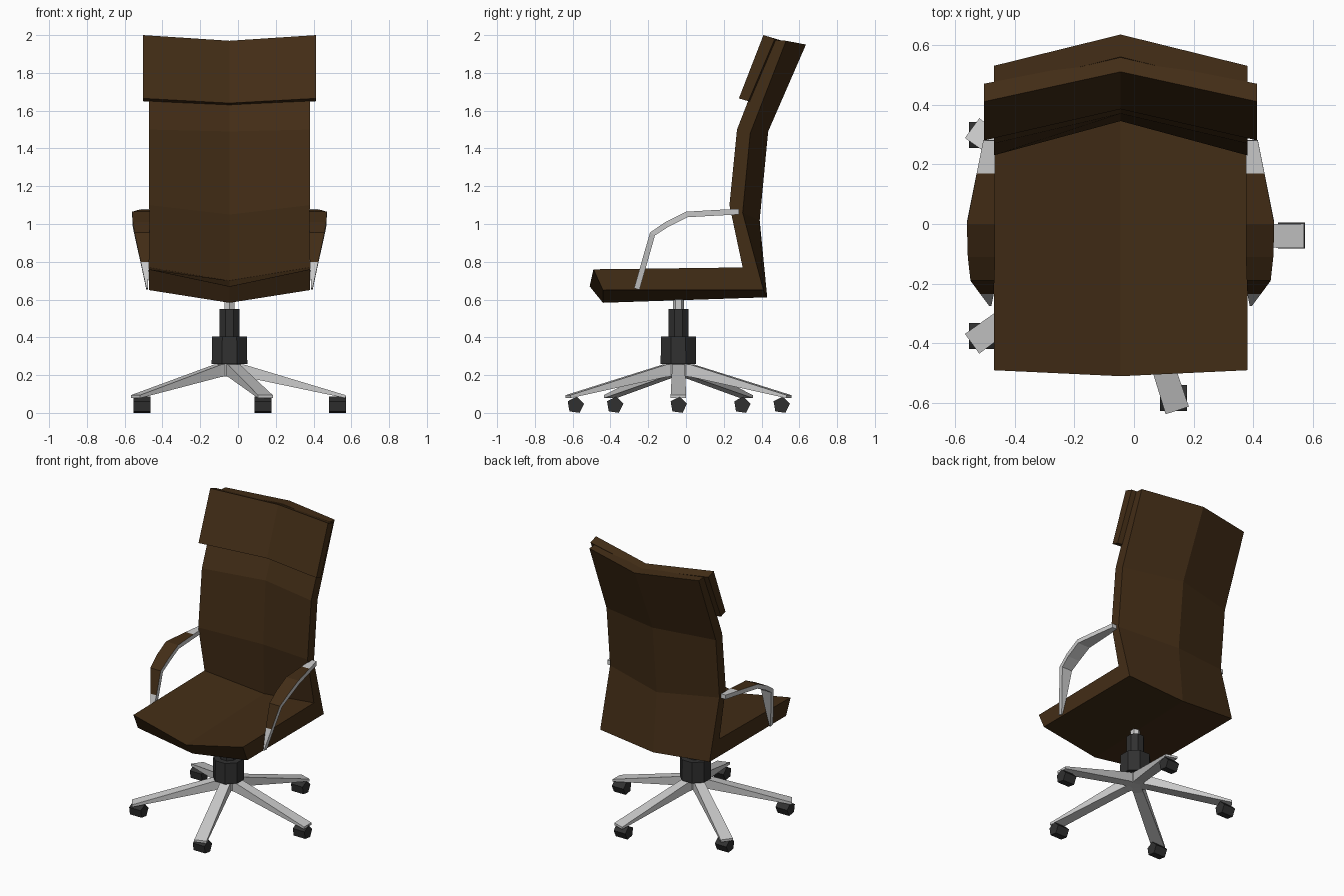
import bpy, bmesh, math
from mathutils import Vector

if "Cube" in bpy.data.objects:
    bpy.data.objects.remove(bpy.data.objects["Cube"])

CX, CY = -0.045, -0.04   # axis of the swivel base


def material(name, rgb):
    m = bpy.data.materials.new(name)
    m.diffuse_color = (*rgb, 1)
    m.use_nodes = True
    m.node_tree.nodes["Principled BSDF"].inputs["Base Color"].default_value = m.diffuse_color
    return m


leather = material("brown_leather", (0.055, 0.026, 0.008))
plastic = material("black_plastic", (0.03, 0.03, 0.03))


def loft(name, sections, mat=None):
    """Skin a row of equal-length closed outlines and cap both ends."""
    bm = bmesh.new()
    rings = [[bm.verts.new(p) for p in s] for s in sections]
    n = len(rings[0])
    for a, b in zip(rings, rings[1:]):
        for i in range(n):
            j = (i + 1) % n
            bm.faces.new((a[i], a[j], b[j], b[i]))
    bm.faces.new(rings[0][::-1])
    bm.faces.new(rings[-1])
    bmesh.ops.recalc_face_normals(bm, faces=bm.faces)
    me = bpy.data.meshes.new(name)
    bm.to_mesh(me)
    bm.free()
    ob = bpy.data.objects.new(name, me)
    bpy.context.collection.objects.link(ob)
    if mat:
        me.materials.append(mat)
    return ob


def v_panel(name, edge, centre, half):
    """Panel folded along its centre line: edge, centre, edge outlines."""
    rows = ((-half, edge), (0, centre), (half, edge))
    return loft(name, [[(CX + x, y, z) for y, z in o] for x, o in rows], leather)


def prism(name, r, z0, z1, sides, mat=None, r_top=None):
    ring = lambda rad, z: [(CX + rad * math.cos(t), CY + rad * math.sin(t), z)
                           for t in (math.tau * (k + 0.5) / sides for k in range(sides))]
    return loft(name, [ring(r, z0), ring(r_top or r, z1)], mat)


# Seat and backrest as one folded shell
v_panel("seat_and_back",
        [(-0.49, 0.76), (0.30, 0.77), (0.23, 1.10), (0.27, 1.50), (0.455, 1.975),
         (0.53, 1.97), (0.34, 1.48), (0.30, 1.06), (0.41, 0.65), (-0.44, 0.65)],
        [(-0.51, 0.67), (0.355, 0.70), (0.345, 1.05), (0.37, 1.49), (0.56, 1.955),
         (0.635, 1.95), (0.435, 1.49), (0.39, 1.02), (0.43, 0.612), (-0.44, 0.583)],
        0.425)

# Headrest pad
v_panel("headrest",
        [(0.41, 2.0), (0.47, 1.98), (0.33, 1.65), (0.28, 1.665)],
        [(0.51, 1.97), (0.56, 1.95), (0.43, 1.63), (0.385, 1.64)],
        0.458)

# Armrests: a tapering strip, leather on its upper face
arm_path = [  # y, z, inner x, outer x
    (0.28, 1.08, 0.375, 0.415), (0.17, 1.075, 0.375, 0.437), (0.0, 1.065, 0.375, 0.47),
    (-0.11, 1.01, 0.375, 0.467), (-0.19, 0.955, 0.378, 0.458), (-0.235, 0.80, 0.38, 0.425),
    (-0.275, 0.66, 0.388, 0.395)]
for side, label in ((1, "right"), (-1, "left")):
    sections = []
    for i, (y, z, xi, xo) in enumerate(arm_path):
        a, b = arm_path[max(i - 1, 0)], arm_path[min(i + 1, len(arm_path) - 1)]
        d = Vector((b[0] - a[0], b[1] - a[1])).normalized()
        ny, nz = -d.y * 0.03, d.x * 0.03      # offset to the underside
        mx = lambda x: CX + side * (x - CX)
        sections.append([(mx(xi), y, z), (mx(xo), y, z),
                         (mx(xo), y + ny, z + nz), (mx(xi), y + ny, z + nz)])
    arm = loft(label + "_armrest", sections)
    arm.data.materials.append(material("metal", (0.8, 0.8, 0.8)))
    arm.data.materials.append(leather)
    for k in range(1, 5):                     # upper faces of the middle spans
        arm.data.polygons[4 * k].material_index = 1

# Gas column
prism("column_rod", 0.03, 0.53, 0.605, 6)
prism("column_upper", 0.058, 0.39, 0.55, 8, plastic)
prism("column_lower", 0.102, 0.26, 0.405, 8, plastic, 0.1)
prism("hub", 0.065, 0.195, 0.262, 10)

# Five legs with casters
for k in range(5):
    t = math.tau * k / 5
    u, v = Vector((math.cos(t), math.sin(t), 0)), Vector((-math.sin(t), math.cos(t), 0))
    c = Vector((CX, CY, 0))

    def ring(r, w, z0, z1):
        return [c + u * r + v * s * w + Vector((0, 0, z))
                for s, z in ((-1, z0), (1, z0), (1, z1), (-1, z1))]
    loft(f"leg_{k + 1}", [ring(0.03, 0.033, 0.195, 0.26), ring(0.08, 0.033, 0.19, 0.255),
                          ring(0.615, 0.041, 0.078, 0.094)])
    p = c + u * 0.573
    wheel = lambda x: [(p.x + x, p.y + 0.046 * math.cos(a), 0.041 + 0.046 * math.sin(a))
                       for a in (math.radians(10 + 72 * i) for i in range(5))]
    loft(f"caster_{k + 1}", [wheel(-0.045), wheel(0.045)], plastic)
